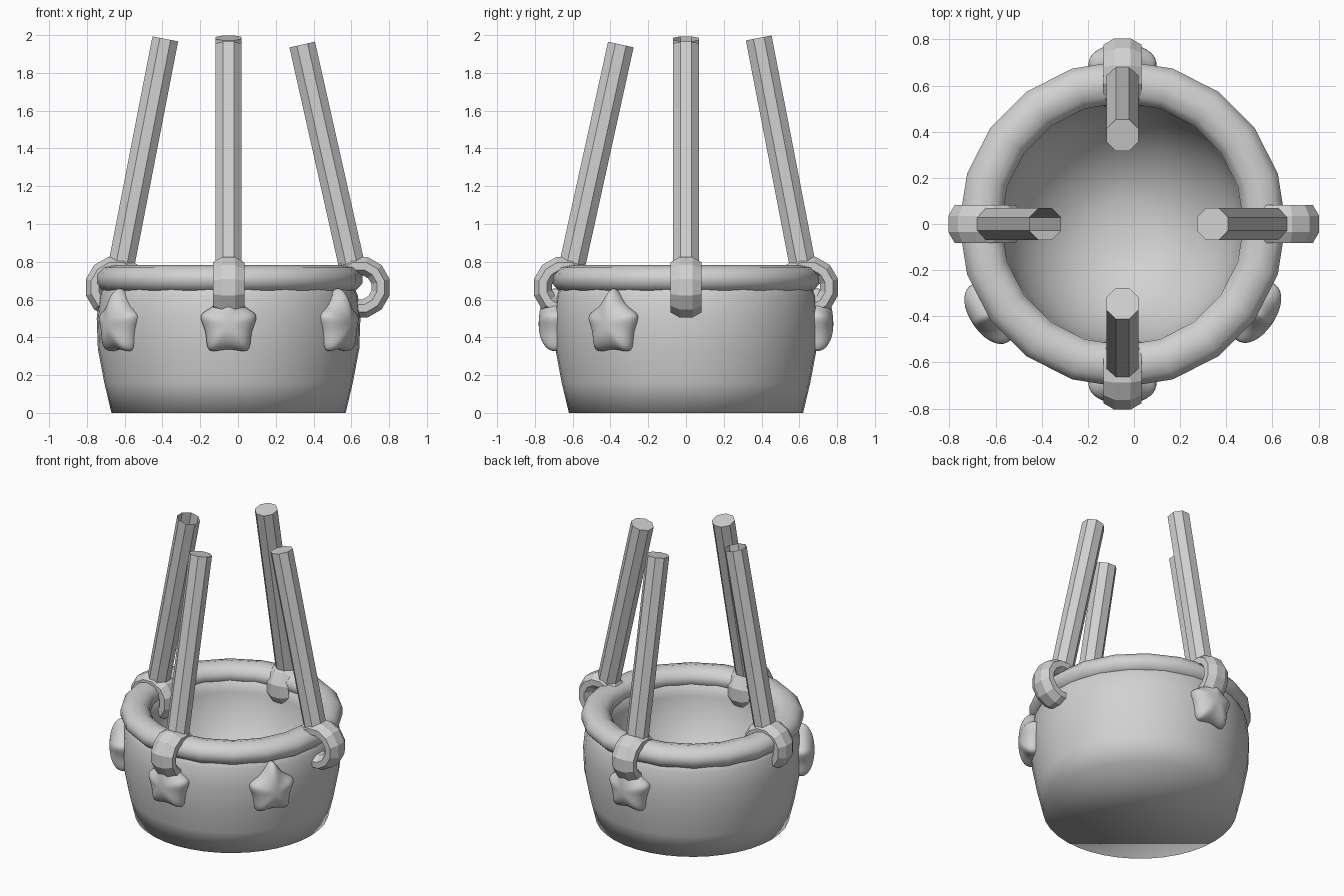
import bpy, bmesh, math
from mathutils import Vector, Matrix

if "Cube" in bpy.data.objects:
    bpy.data.objects.remove(bpy.data.objects["Cube"])

CX = -0.05  # basket axis

grey = bpy.data.materials.new("light_grey")
grey.use_nodes = True
grey.diffuse_color = (0.64, 0.64, 0.64, 1)
grey.node_tree.nodes["Principled BSDF"].inputs["Base Color"].default_value = (0.64, 0.64, 0.64, 1)


def finish(name, bm, smooth):
    bmesh.ops.recalc_face_normals(bm, faces=bm.faces)
    for f in bm.faces:
        f.smooth = smooth
    me = bpy.data.meshes.new(name)
    bm.to_mesh(me)
    bm.free()
    me.materials.append(grey)
    ob = bpy.data.objects.new(name, me)
    bpy.context.collection.objects.link(ob)
    return ob


def loft(bm, rings, closed=False):
    """Bridge a list of equal vertex rings with quads."""
    pairs = list(zip(rings, rings[1:]))
    if closed:
        pairs.append((rings[-1], rings[0]))
    for a, b in pairs:
        n = len(a)
        for i in range(n):
            j = (i + 1) % n
            bm.faces.new((a[i], a[j], b[j], b[i]))


def circle(bm, r, z, n=40):
    return [bm.verts.new((CX + r * math.cos(math.tau * i / n),
                          r * math.sin(math.tau * i / n), z)) for i in range(n)]


def torus(name, matrix, major, rad, wid, n, m, smooth):
    """Torus around local z, tube radius rad across and wid along the axis."""
    bm = bmesh.new()
    rings = []
    for i in range(n):
        a = math.tau * (i + 0.5 * (not smooth)) / n
        ring = []
        for k in range(m):
            t = math.tau * (k + 0.5) / m
            r = major + rad * math.cos(t)
            ring.append(bm.verts.new(matrix @ Vector((r * math.cos(a), r * math.sin(a), wid * math.sin(t)))))
        rings.append(ring)
    loft(bm, rings, True)
    return finish(name, bm, smooth)


# Basket body: flared wall outside, round bowl inside
bm = bmesh.new()
outer = [(0.62, 0), (0.658, 0.16), (0.692, 0.34), (0.698, 0.5), (0.685, 0.62), (0.64, 0.72)]
bowl = [(0.53 * math.cos(t), 0.72 - 0.6 * math.sin(t))
        for t in [math.pi / 2 * k / 8 for k in range(8)]]
rings = [circle(bm, r, z) for r, z in outer + bowl]
loft(bm, rings)
bm.faces.new(rings[0])
bm.faces.new(rings[-1])
finish("basket_body", bm, True)

# Rolled rim
torus("basket_rim", Matrix.Translation((CX, 0, 0.708)), 0.617, 0.096, 0.075, 20, 10, True)


def rod(name, start, end, capped):
    axis = end - start
    turn = axis.to_track_quat('Z', 'Y').to_matrix().to_4x4()
    bm = bmesh.new()
    rings = []
    for p in (start, end):
        rings.append([bm.verts.new(p + turn @ Vector((0.075 * math.cos(a), 0.075 * math.sin(a), 0)))
                      for a in [math.tau * (i + 0.5) / 8 for i in range(8)]])
    loft(bm, rings)
    bm.faces.new(rings[0])
    if capped:
        bm.faces.new(rings[1])
    finish(name, bm, False)


# Rings through the rim, each with a leaning rod: side, ring centre, rod foot, rod top, top height
supports = [
    ("left", Vector((1, 0, 0)), 0.643, 0.605, 0.34, 1.95),
    ("right", Vector((-1, 0, 0)), 0.645, 0.62, 0.385, 1.98),
    ("front", Vector((0, -1, 0)), 0.645, 0.605, 0.345, 1.95),
    ("back", Vector((0, 1, 0)), 0.645, 0.62, 0.385, 1.985),
]
for side, d, ring_at, foot, top, height in supports:
    shift = Vector((CX if d.x == 0 else 0, 0, 0))
    up = Vector((0, 0, 1))
    across = d.cross(up)
    place = Matrix((d, up, across)).transposed().to_4x4()
    place.translation = shift + d * ring_at + up * 0.665
    torus(side + "_ring", place, 0.116, 0.054, 0.09, 12, 8, False)
    rod(side + "_rod", shift + d * foot + up * 0.77, shift + d * top + up * height, side != "right")


# Puffy stars on the wall: long top point, shorter side arms, chubby feet
def star(name, angle):
    out = Vector((math.cos(angle), math.sin(angle), 0))
    up = Vector((0, 0, 1))
    across = up.cross(out)
    base = Vector((CX, 0, 0.47)) + out * 0.64
    half = [0.24, 0.105, 0.185, 0.115, 0.21, 0.115]
    radii = half + half[4:0:-1]
    bm = bmesh.new()
    rings = []
    for scale, depth in ((1.0, 0), (1.05, 0.085), (0.6, 0.13)):
        ring = []
        for i, radius in enumerate(radii):
            a = math.pi / 2 + math.pi * i / 5
            r = radius * scale
            ring.append(bm.verts.new(base + across * r * math.cos(a) + up * r * math.sin(a) + out * depth))
        rings.append(ring)
    loft(bm, rings)
    for ring, depth in ((rings[0], 0), (rings[-1], 0.145)):
        mid = bm.verts.new(base + out * depth)
        for i in range(10):
            bm.faces.new((ring[i], ring[(i + 1) % 10], mid))
    ob = finish(name, bm, True)
    mod = ob.modifiers.new("round", 'SUBSURF')
    mod.levels = mod.render_levels = 2


for name, deg in (("front", -90), ("front_left", -33.5), ("front_right", -146), ("back", 90)):
    star(name + "_star", math.radians(deg))
